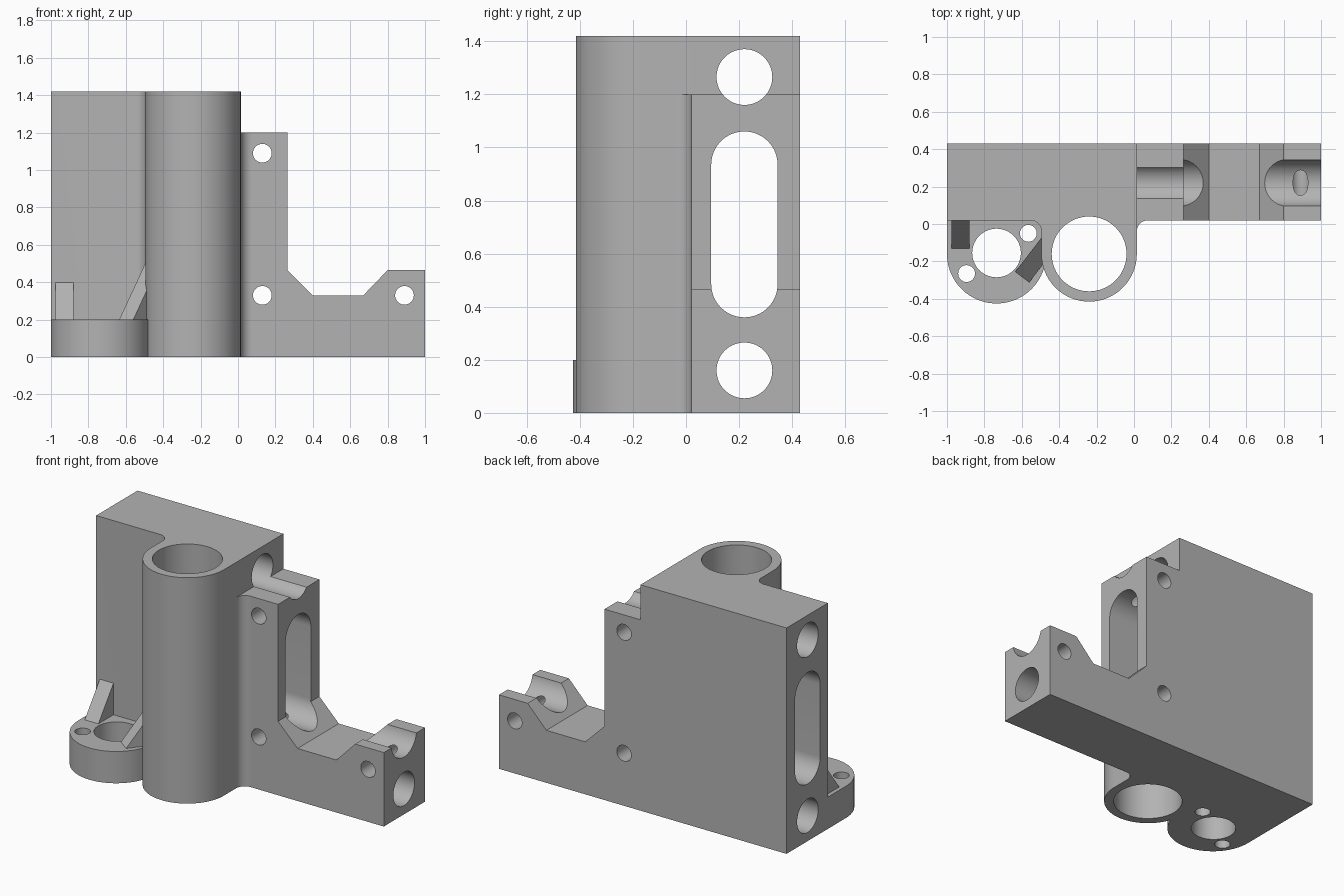
import bpy
import bmesh
from math import sin, cos, pi
from mathutils import Vector

if "Cube" in bpy.data.objects:
    bpy.data.objects.remove(bpy.data.objects["Cube"])

grey = bpy.data.materials.new("plain grey")
grey.use_nodes = True
COLOR = (0.45, 0.45, 0.45, 1)
grey.diffuse_color = COLOR
grey.node_tree.nodes["Principled BSDF"].inputs["Base Color"].default_value = COLOR


def prism(name, points, depth):
    """Extrude a closed loop of 3D points along the depth vector."""
    bm = bmesh.new()
    face = bm.faces.new([bm.verts.new(p) for p in points])
    ext = bmesh.ops.extrude_face_region(bm, geom=[face])
    moved = [v for v in ext["geom"] if isinstance(v, bmesh.types.BMVert)]
    bmesh.ops.translate(bm, verts=moved, vec=Vector(depth))
    bmesh.ops.recalc_face_normals(bm, faces=bm.faces)
    mesh = bpy.data.meshes.new(name)
    bm.to_mesh(mesh)
    bm.free()
    mesh.materials.append(grey)
    obj = bpy.data.objects.new(name, mesh)
    bpy.context.collection.objects.link(obj)
    return obj


def arc(cx, cy, r, start, end, steps):
    return [(cx + r * cos(start + (end - start) * i / steps),
             cy + r * sin(start + (end - start) * i / steps)) for i in range(steps + 1)]


def circle(cx, cy, r, steps=64):
    return arc(cx, cy, r, 0, 2 * pi, steps)[:-1]


def along_x(name, pts, x0=-1.2, x1=1.2):
    return prism(name, [(x0, y, z) for y, z in pts], (x1 - x0, 0, 0))


def along_y(name, pts, y0=-0.1, y1=0.6):
    return prism(name, [(x, y0, z) for x, z in pts], (0, y1 - y0, 0))


def along_z(name, pts, z0=-0.1, z1=1.6):
    return prism(name, [(x, y, z0) for x, y in pts], (0, 0, z1 - z0))


def rib(name, start, side, run, length, z0=0.2, slope=1.32):
    """Sloped gusset rising along run; side spans its thickness."""
    foot, tip = Vector((*start, 0)), Vector((*run, 0)) * length
    up = Vector((0, 0, 1))
    pts = [foot + up * (z0 - 0.1), foot + up * z0,
           foot + tip + up * (z0 + slope * length), foot + tip + up * (z0 - 0.1)]
    return prism(name, pts, (*side, 0))


FRONT, BACK, TOP, STEP = 0.02, 0.43, 1.42, 1.2

# Stepped plate with the notched arm
body = along_y("mount_body", [(-1, 0), (1, 0), (1, 0.465), (0.8, 0.465), (0.67, 0.33),
                              (0.4, 0.33), (0.265, 0.465), (0.265, STEP), (0.015, STEP),
                              (0.015, TOP), (-1, TOP)], FRONT, BACK)


# Round-fronted column and foot share one U-shaped outline
def u_shape(cx, cy, r):
    return arc(cx, cy, r, pi, 2 * pi, 48) + [(cx + r, 0.2), (cx - r, 0.2)]


def fillet(name, side, x, height, r=0.06):
    pts = arc(x + side * r, FRONT - r, r, pi / 2, pi / 2 + side * pi / 2, 12)
    pts += [(x - side * 0.03, FRONT - r), (x - side * 0.03, 0.06), (x + side * r, 0.06)]
    return along_z(name, pts, 0, height)


solids = [
    along_z("column", u_shape(-0.24, -0.16, 0.255), 0, TOP),
    along_z("foot", u_shape(-0.735, -0.16, 0.265), 0, 0.2),
    fillet("right_fillet", -1, -0.495, TOP),
    fillet("left_fillet", 1, 0.015, STEP),
    rib("outer_rib", (-0.975, -0.13), (0.095, 0), (0, 1), 0.17),
    rib("inner_rib", (-0.635, -0.255), (0.075, -0.057), (0.61, 0.79), 0.24),
]

# Bores, bolt holes, long slot and corner chamfer
slot = arc(0.22, 0.935, 0.125, 0, pi, 32) + arc(0.22, 0.485, 0.125, pi, 2 * pi, 32)
cutters = [
    along_z("column_bore", circle(-0.24, -0.16, 0.2)),
    along_z("foot_bore", circle(-0.735, -0.155, 0.13), -0.1, 0.6),
    along_z("foot_hole_outer", circle(-0.895, -0.265, 0.045, 32), -0.1, 0.6),
    along_z("foot_hole_inner", circle(-0.565, -0.05, 0.045, 32), -0.1, 0.3),
    along_x("upper_rod_hole", circle(0.22, 1.265, 0.105)),
    along_x("lower_rod_hole", circle(0.22, 0.16, 0.105)),
    along_x("long_slot", slot),
    along_z("corner_chamfer", [(-1.05, 0.38), (-0.95, 0.48), (-1.05, 0.48)]),
]
for x, z in [(0.13, 1.09), (0.13, 0.33), (0.89, 0.33)]:
    cutters.append(along_y("bolt_hole", circle(x, z, 0.05, 32)))

# Join the solids, then cut every opening
bpy.ops.object.select_all(action='DESELECT')
bpy.context.view_layer.objects.active = body
body.select_set(True)
for parts, operation in ((solids, 'UNION'), (cutters, 'DIFFERENCE')):
    for part in parts:
        mod = body.modifiers.new(part.name, 'BOOLEAN')
        mod.operation, mod.solver, mod.object = operation, 'EXACT', part
        bpy.ops.object.modifier_apply(modifier=mod.name)
        bpy.data.objects.remove(part)

bpy.ops.object.shade_smooth_by_angle(angle=0.5)
